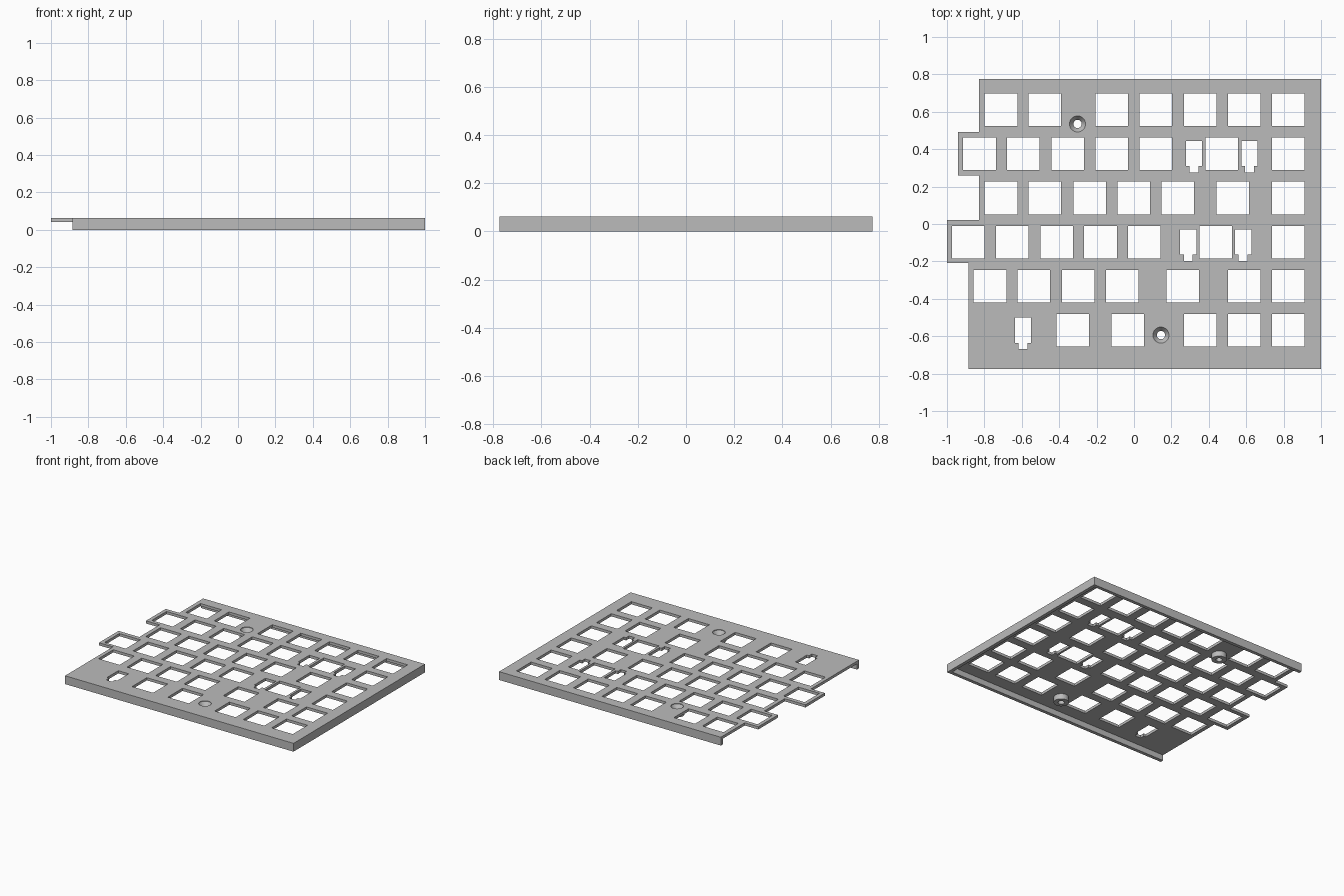
import bpy, bmesh, math

cube = bpy.data.objects.get("Cube")
if cube:
    bpy.data.objects.remove(cube, do_unlink=True)

TOP, UNDER = 0.062, 0.042      # plate top and underside
BACK, WALL = 0.774, 0.025      # half depth, rim thickness
PITCH, HALF = 0.236, 0.087     # row spacing, half key opening
SCREWS = [(-0.302, 0.535), (0.144, -0.594)]

grey = bpy.data.materials.new("plate_grey")
grey.use_nodes = True
grey.diffuse_color = (0.5, 0.5, 0.5, 1)
bsdf = grey.node_tree.nodes["Principled BSDF"]
bsdf.inputs["Base Color"].default_value = (0.5, 0.5, 0.5, 1)
bsdf.inputs["Roughness"].default_value = 0.7


def prism(bm, points, z0, z1):
    """Extrude a flat outline from z0 to z1."""
    face = bm.faces.new([bm.verts.new((x, y, z0)) for x, y in points])
    up = bmesh.ops.extrude_face_region(bm, geom=[face])["geom"]
    verts = [v for v in up if isinstance(v, bmesh.types.BMVert)]
    bmesh.ops.translate(bm, verts=verts, vec=(0, 0, z1 - z0))


def lathe(bm, centre, profile, steps=32):
    """Stack of rings, capped at both ends; profile holds (radius, z)."""
    rings = []
    for r, z in profile:
        rings.append([bm.verts.new((centre[0] + r * math.cos(2 * math.pi * i / steps),
                                    centre[1] + r * math.sin(2 * math.pi * i / steps), z))
                      for i in range(steps)])
    for a, b in zip(rings, rings[1:]):
        for i in range(steps):
            j = (i + 1) % steps
            bm.faces.new((a[i], a[j], b[j], b[i]))
    bm.faces.new(rings[0])
    bm.faces.new(rings[-1])


def finish(bm, name):
    bmesh.ops.recalc_face_normals(bm, faces=bm.faces)
    mesh = bpy.data.meshes.new(name)
    bm.to_mesh(mesh)
    bm.free()
    mesh.materials.append(grey)
    obj = bpy.data.objects.new(name, mesh)
    bpy.context.collection.objects.link(obj)
    return obj


def combine(target, other, operation):
    mod = target.modifiers.new(operation.lower(), 'BOOLEAN')
    mod.operation, mod.object, mod.solver = operation, other, 'EXACT'
    bpy.ops.object.select_all(action='DESELECT')
    bpy.context.view_layer.objects.active = target
    target.select_set(True)
    bpy.ops.object.modifier_apply(modifier=mod.name)
    bpy.data.objects.remove(other, do_unlink=True)


# Plate with the staggered left edge
bm = bmesh.new()
prism(bm, [(1, -BACK), (1, BACK), (-0.829, BACK), (-0.829, 0.492), (-0.941, 0.492),
           (-0.941, 0.26), (-0.829, 0.26), (-0.829, 0.021), (-1, 0.021),
           (-1, -0.209), (-0.885, -0.209), (-0.885, -BACK)], UNDER, TOP)
plate = finish(bm, "key_plate")

# Rim along the front, right and back
bm = bmesh.new()
inner = BACK - WALL
prism(bm, [(-0.885, -BACK), (1, -BACK), (1, BACK), (-0.829, BACK), (-0.829, inner),
           (1 - WALL, inner), (1 - WALL, -inner), (-0.885, -inner)], 0, TOP)
combine(plate, finish(bm, "rim"), 'UNION')

# Screw bosses under the plate
bm = bmesh.new()
for c in SCREWS:
    lathe(bm, c, [(0.051, 0.002), (0.051, UNDER + 0.01)])
combine(plate, finish(bm, "screw_bosses"), 'UNION')

# Key openings, row by row from the back
rows = [
    [-0.711, -0.476, -0.119, 0.117, 0.353, 0.589, 0.824],
    [-0.826, -0.591, -0.355, -0.119, 0.117, 0.47, 0.824],
    [-0.711, -0.476, -0.237, -0.002, 0.235, 0.529, 0.824],
    [-0.885, -0.65, -0.414, -0.179, 0.056, 0.438, 0.824],
    [-0.77, -0.535, -0.299, -0.064, 0.26, 0.589, 0.824],
    [-0.328, -0.033, 0.353, 0.589, 0.824],
]
# Stabiliser slots: row number and x centres
slots = {1: [0.321, 0.617], 3: [0.29, 0.584], 5: [-0.594]}

bm = bmesh.new()
for n, row in enumerate(rows):
    y = 0.611 - n * PITCH
    for x in row:
        prism(bm, [(x + sx * HALF, y + sy * HALF)
                   for sx, sy in ((-1, -1), (1, -1), (1, 1), (-1, 1))], -0.1, 0.2)
    for x in slots.get(n, []):
        half = [(0.043, 0.068), (0.043, -0.066), (0.024, -0.066), (0.024, -0.1)]
        prism(bm, [(x + dx, y + dy) for dx, dy in half]
              + [(x - dx, y + dy) for dx, dy in reversed(half)], -0.1, 0.2)
# Countersunk screw holes
for c in SCREWS:
    lathe(bm, c, [(0.022, -0.1), (0.022, 0.03), (0.043, TOP - 0.004), (0.043, 0.2)])
combine(plate, finish(bm, "openings"), 'DIFFERENCE')

bpy.ops.object.shade_smooth_by_angle(angle=math.radians(30))
